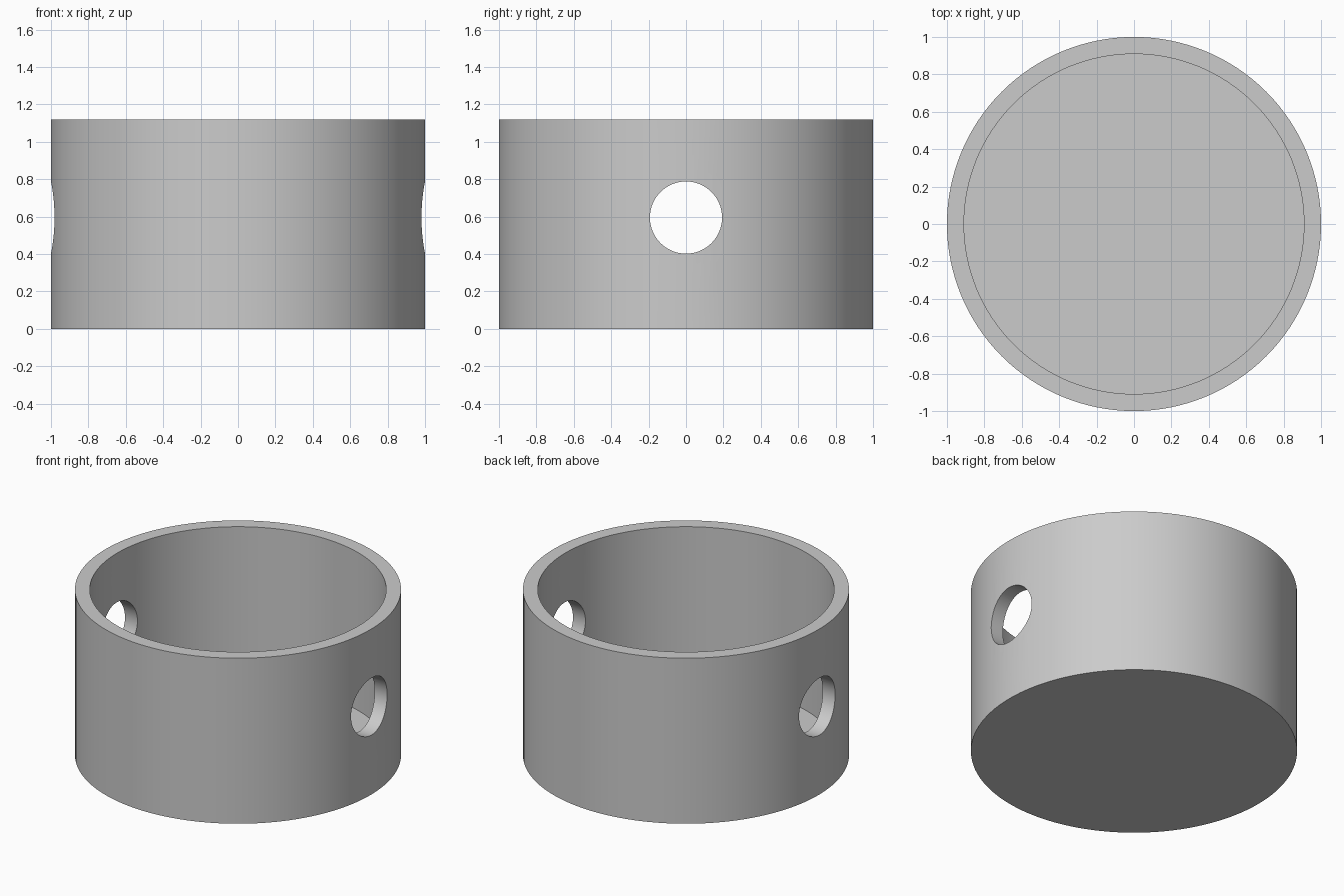
import bpy, math

if "Cube" in bpy.data.objects:
    bpy.data.objects.remove(bpy.data.objects["Cube"], do_unlink=True)

HEIGHT, INNER_R, FLOOR = 1.12, 0.909, 0.052
HOLE_R, HOLE_Z = 0.193, 0.595

grey = bpy.data.materials.new("plain grey")
grey.use_nodes = True
colour = (0.6, 0.6, 0.6, 1)
grey.diffuse_color = colour
grey.node_tree.nodes["Principled BSDF"].inputs["Base Color"].default_value = colour


def cylinder(name, radius, depth, centre, rotation=(0, 0, 0), sides=128):
    bpy.ops.mesh.primitive_cylinder_add(vertices=sides, radius=radius, depth=depth,
                                        location=centre, rotation=rotation)
    obj = bpy.context.object
    obj.name = name
    obj.data.materials.append(grey)
    return obj


# Round cup body
cup = cylinder("cup_body", 1, HEIGHT, (0, 0, HEIGHT / 2))

# Cutters: the open interior and the cross hole through both side walls
cutters = [
    cylinder("interior_cutter", INNER_R, HEIGHT, (0, 0, FLOOR + HEIGHT / 2)),
    cylinder("side_hole_cutter", HOLE_R, 2.4, (0, 0, HOLE_Z), (0, math.pi / 2, 0), 64),
]
for cutter in cutters:
    cut = cup.modifiers.new(cutter.name, "BOOLEAN")
    cut.operation = "DIFFERENCE"
    cut.solver = "EXACT"
    cut.object = cutter

# Apply the cuts, then discard the cutters
bpy.ops.object.select_all(action="DESELECT")
cup.select_set(True)
bpy.context.view_layer.objects.active = cup
for cutter in cutters:
    bpy.ops.object.modifier_apply(modifier=cutter.name)
    bpy.data.objects.remove(cutter, do_unlink=True)

# Smooth walls with crisp rims
bpy.ops.object.shade_smooth_by_angle(angle=math.radians(30))
